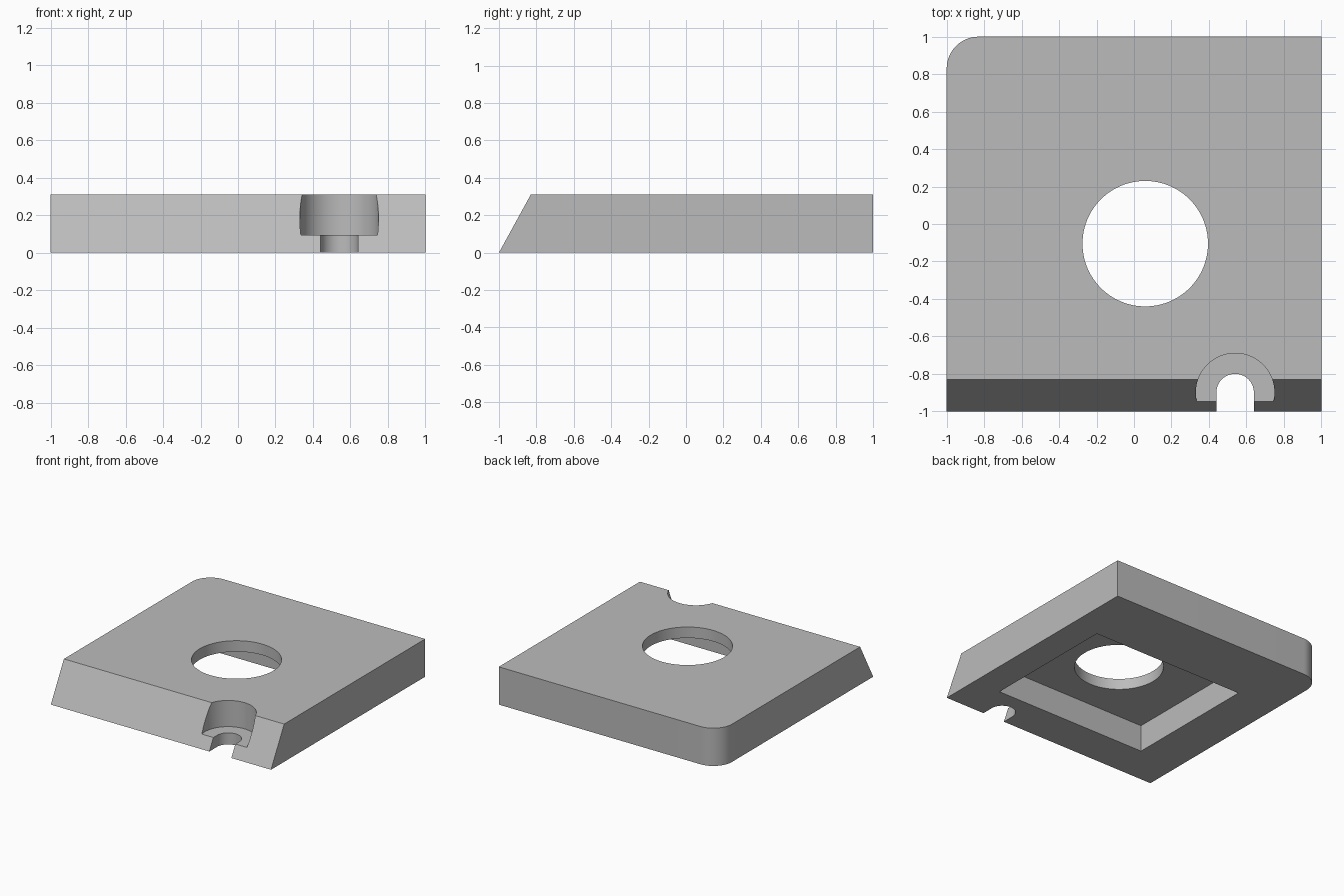
import bpy, bmesh, math
from mathutils import Matrix

if "Cube" in bpy.data.objects:
    bpy.data.objects.remove(bpy.data.objects["Cube"], do_unlink=True)

HEIGHT = 0.31
HOLE = (0.06, -0.105)
NOTCH = (0.54, -0.9)

grey = bpy.data.materials.new("plain grey")
grey.use_nodes = True
grey.diffuse_color = (0.5, 0.5, 0.5, 1)
grey.node_tree.nodes["Principled BSDF"].inputs["Base Color"].default_value = (0.5, 0.5, 0.5, 1)


def make_object(name, bm):
    bmesh.ops.recalc_face_normals(bm, faces=bm.faces)
    mesh = bpy.data.meshes.new(name)
    bm.to_mesh(mesh)
    bm.free()
    mesh.materials.append(grey)
    obj = bpy.data.objects.new(name, mesh)
    bpy.context.collection.objects.link(obj)
    return obj


def box(name, x0, x1, y0, y1, z0, z1):
    bm = bmesh.new()
    size = Matrix.Diagonal((x1 - x0, y1 - y0, z1 - z0, 1))
    place = Matrix.Translation(((x0 + x1) / 2, (y0 + y1) / 2, (z0 + z1) / 2))
    bmesh.ops.create_cube(bm, size=1, matrix=place @ size)
    return make_object(name, bm)


def cylinder(name, centre, radius, z0, z1):
    bm = bmesh.new()
    bmesh.ops.create_cone(bm, cap_ends=True, segments=96, radius1=radius, radius2=radius,
                          depth=z1 - z0, matrix=Matrix.Translation((*centre, (z0 + z1) / 2)))
    return make_object(name, bm)


# Plate: side profile with sloping front, swept across the width
bm = bmesh.new()
profile = [(-1, 0), (1, 0), (1, HEIGHT), (-0.83, HEIGHT)]
side = bm.faces.new([bm.verts.new((-1, y, z)) for y, z in profile])
swept = bmesh.ops.extrude_face_region(bm, geom=[side])["geom"]
bmesh.ops.translate(bm, vec=(2, 0, 0), verts=[v for v in swept if isinstance(v, bmesh.types.BMVert)])
bmesh.ops.recalc_face_normals(bm, faces=bm.faces)

# Single rounded back corner
corner = [e for e in bm.edges if all(v.co.x < -0.9 and v.co.y > 0.9 for v in e.verts)]
bmesh.ops.bevel(bm, geom=corner, offset=0.17, segments=16, profile=0.5, affect='EDGES')
plate = make_object("plate", bm)

# Cutters: central hole, underside pocket, stepped front notch
hx, hy = HOLE
nx, ny = NOTCH
cutters = [
    cylinder("hole_cutter", HOLE, 0.335, -0.1, 0.5),
    box("pocket_cutter", hx - 0.695, hx + 0.695, hy - 0.57, hy + 0.57, -0.1, 0.22),
    cylinder("counterbore_cutter", NOTCH, 0.21, 0.095, 0.5),
    cylinder("slot_end_cutter", NOTCH, 0.1, -0.1, 0.4),
    box("slot_cutter", nx - 0.1, nx + 0.1, -1.2, ny, -0.12, 0.42),
]
for cutter in cutters:
    cutter.hide_render = True
    mod = plate.modifiers.new(cutter.name, 'BOOLEAN')
    mod.operation = 'DIFFERENCE'
    mod.solver = 'EXACT'
    mod.object = cutter

# Bake the cuts and discard the cutters
bpy.context.view_layer.update()
graph = bpy.context.evaluated_depsgraph_get()
baked = bpy.data.meshes.new_from_object(plate.evaluated_get(graph))
plate.modifiers.clear()
plate.data = baked
for cutter in cutters:
    bpy.data.objects.remove(cutter, do_unlink=True)

# Smooth round walls, crisp edges elsewhere
bpy.ops.object.select_all(action='DESELECT')
plate.select_set(True)
bpy.context.view_layer.objects.active = plate
bpy.ops.object.shade_smooth_by_angle(angle=math.radians(30))
